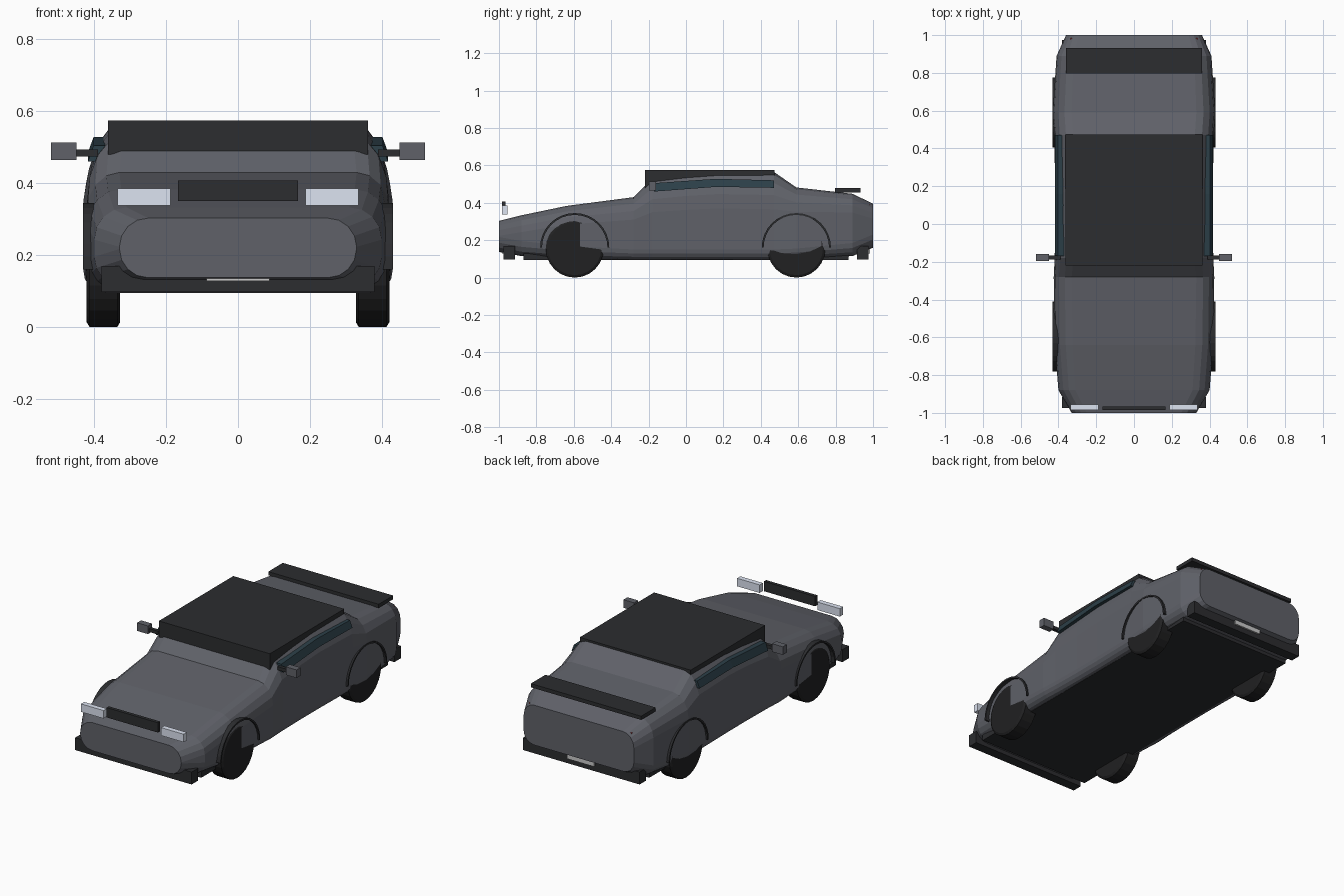
import bpy, bmesh, math

if "Cube" in bpy.data.objects:
    bpy.data.objects.remove(bpy.data.objects["Cube"])


def material(name, r, g, b):
    m = bpy.data.materials.new(name)
    m.diffuse_color = (r, g, b, 1)
    m.use_nodes = True
    m.node_tree.nodes["Principled BSDF"].inputs["Base Color"].default_value = m.diffuse_color
    return m


PAINT = material("paint", 0.115, 0.12, 0.14)
TRIM = material("trim", 0.025, 0.026, 0.029)
RUBBER = material("rubber", 0.015, 0.015, 0.016)
GLASS = material("glass", 0.025, 0.05, 0.065)
LAMP = material("lamp", 0.72, 0.77, 0.88)
RED = material("red_lamp", 0.4, 0.02, 0.02)
PLATE = material("plate", 0.75, 0.75, 0.72)


def finish(bm, name, mat):
    bmesh.ops.recalc_face_normals(bm, faces=bm.faces)
    mesh = bpy.data.meshes.new(name)
    bm.to_mesh(mesh)
    bm.free()
    mesh.materials.append(mat)
    ob = bpy.data.objects.new(name, mesh)
    bpy.context.collection.objects.link(ob)
    return ob


def loft(name, rings, mat, closed=False):
    """Skin equal-length rings; cap the ends unless the loft is closed."""
    bm = bmesh.new()
    vs = [[bm.verts.new(p) for p in r] for r in rings]
    n = len(vs[0])
    pairs = list(zip(vs, vs[1:])) + ([(vs[-1], vs[0])] if closed else [])
    for a, b in pairs:
        for i in range(n):
            j = (i + 1) % n
            bm.faces.new((a[i], a[j], b[j], b[i]))
    if not closed:
        bm.faces.new(vs[0])
        bm.faces.new(vs[-1])
    return finish(bm, name, mat)


def box(name, x, y, z, mat):
    corners = lambda k: [(x[0], y[k], z[0]), (x[1], y[k], z[0]), (x[1], y[k], z[1]), (x[0], y[k], z[1])]
    return loft(name, [corners(0), corners(1)], mat)


def section(y, w, zb, zt, rx, rz, bx, bz):
    """Rounded cross-section with separate upper and lower corner radii."""
    half = []
    for i in range(5):
        a = math.pi / 2 * i / 4
        half.append((w - bx + bx * math.sin(a), zb + bz - bz * math.cos(a)))
    for i in range(5):
        a = math.pi / 2 * i / 4
        half.append((w - rx + rx * math.cos(a), zt - rz + rz * math.sin(a)))
    return [(x, y, z) for x, z in half] + [(-x, y, z) for x, z in reversed(half)]


# Body shell: y, half width, bottom, top, upper radii, lower radii
stations = [
    (-1.00, .33, .137, .303, .08, .08, .08, .08),
    (-.88, .40, .115, .333, .09, .09, .08, .08),
    (-.64, .42, .10, .383, .095, .10, .06, .07),
    (-.28, .425, .095, .43, .095, .12, .05, .055),
    (-.18, .42, .095, .53, .10, .18, .05, .055),
    (0, .417, .095, .557, .10, .195, .05, .055),
    (.17, .417, .095, .57, .10, .20, .05, .055),
    (.47, .422, .095, .565, .10, .20, .05, .055),
    (.59, .43, .10, .482, .10, .13, .05, .055),
    (.89, .41, .115, .448, .09, .10, .07, .07),
    (1.00, .36, .16, .395, .07, .08, .07, .07),
]
loft("body", [section(*s) for s in stations], PAINT)

# Dark floor under the shell
box("floor", (-.37, .37), (-.87, .87), (.094, .13), TRIM)

# Roof, spoiler, grille
box("roof", (-.362, .362), (-.22, .473), (.48, .575), TRIM)
box("spoiler", (-.36, .36), (.797, .932), (.456, .478), TRIM)
box("grille", (-.167, .167), (-.985, -.965), (.35, .408), TRIM)

# Bumpers and plates at both ends
for s, end in ((-1, "front"), (1, "rear")):
    ys = sorted((s * .975, s * .915))
    box(end + "_bumper", (-.38, .38), ys, (.097, .17), TRIM)
    box(end + "_plate", (-.088, .088), sorted((s * .985, s * .97)), (.128, .165), PLATE)

for s, side in ((-1, "left"), (1, "right")):
    span = lambda a, b: sorted((s * a, s * b))
    # Lamps
    box(side + "_headlight", span(.188, .335), (-.985, -.955), (.338, .385), LAMP)
    box(side + "_tail_lamp", span(.19, .335), (.965, .985), (.345, .392), RED)
    # Mirror
    box(side + "_mirror_arm", span(.39, .455), (-.187, -.167), (.474, .494), TRIM)
    box(side + "_mirror", span(.45, .52), (-.197, -.16), (.465, .513), PAINT)
    # Side window, leaning with the cabin wall
    rings = []
    for y, lo, hi in ((-.17, .46, .505), (.16, .485, .528), (.47, .48, .52)):
        rings.append([(s * .38, y, lo), (s * .418, y, lo), (s * .402, y, hi), (s * .37, y, hi)])
    loft(side + "_window", rings, GLASS)

    for y0, end in ((-.595, "front"), (.59, "rear")):
        circle = lambda x, r: [(s * x, y0 + r * math.cos(math.tau * i / 24),
                                .155 + r * math.sin(math.tau * i / 24)) for i in range(24)]
        # Wheel with chamfered tread
        loft(f"{end}_{side}_wheel",
             [circle(.328, .142), circle(.336, .155), circle(.413, .155), circle(.421, .142)], RUBBER)
        # Half-ring arch trim
        arch = []
        for i in range(17):
            a = math.pi * i / 16
            arch.append([(s * x, y0 + r * math.cos(a), .16 + r * math.sin(a))
                         for x, r in ((.36, .175), (.432, .175), (.432, .185), (.36, .185))])
        loft(f"{end}_{side}_arch", arch, TRIM)
